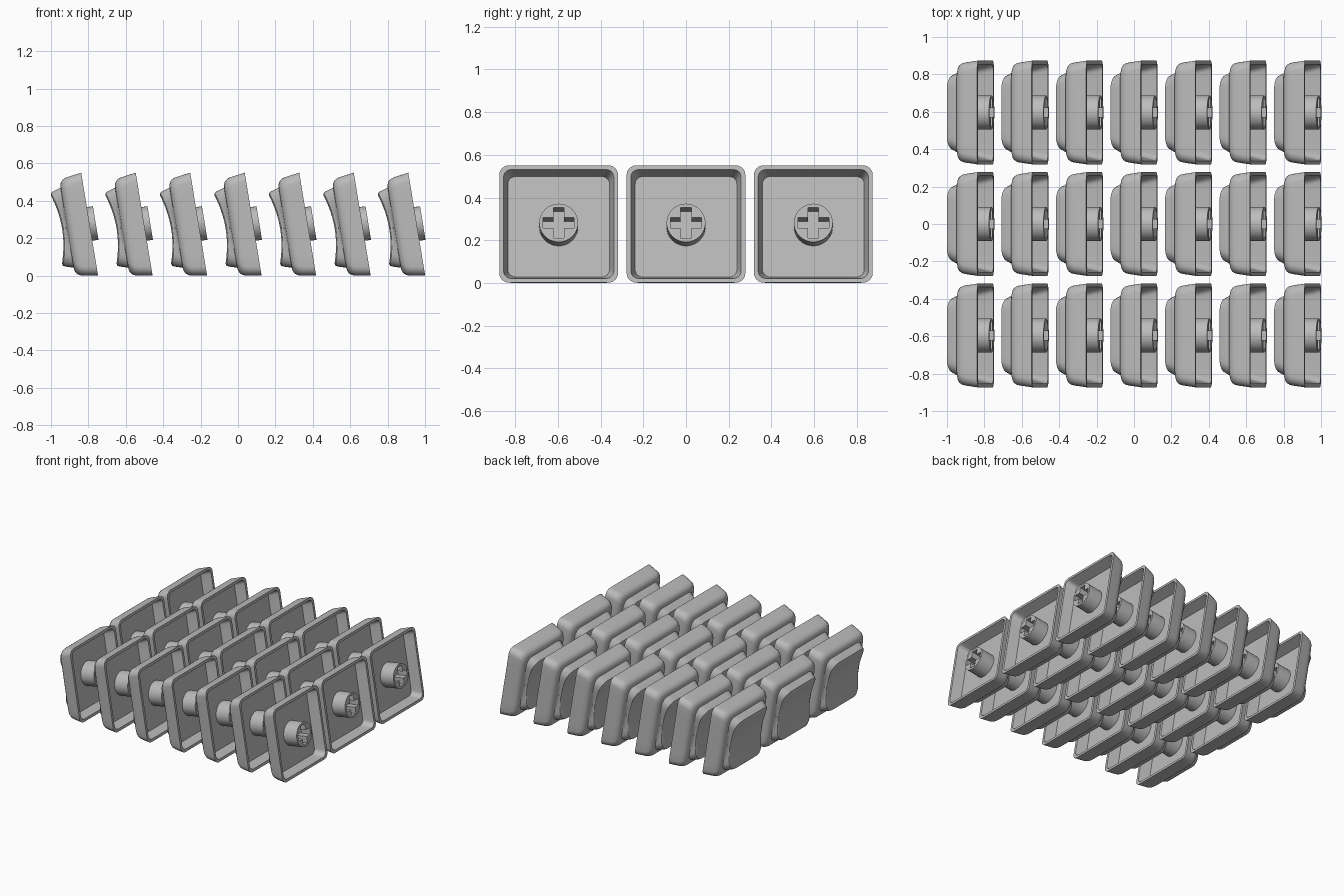
import bpy, bmesh, math
from mathutils import Matrix, Vector

if "Cube" in bpy.data.objects:
    bpy.data.objects.remove(bpy.data.objects["Cube"])

TILT = math.radians(9.3)
COLS, ROWS = 7, 3
STEP_X, STEP_Y = 0.2915, 0.596

grey = bpy.data.materials.new("grey plastic")
grey.diffuse_color = (0.5, 0.5, 0.5, 1)
grey.use_nodes = True
grey.node_tree.nodes["Principled BSDF"].inputs["Base Color"].default_value = grey.diffuse_color


def rounded_square(half, radius, side=8, arc=6):
    """Points of a rounded square, counter-clockwise."""
    pts = []
    c = half - radius
    for q in range(4):
        rot = Matrix.Rotation(q * math.pi / 2, 2)
        for i in range(1, side):
            pts.append(rot @ Vector((half, -c + 2 * c * i / side)))
        for i in range(arc + 1):
            a = math.pi / 2 * i / arc
            pts.append(rot @ Vector((c + radius * math.cos(a), c + radius * math.sin(a))))
    return pts


def dish(b):
    """Height of the scooped top, curved along one direction."""
    return 0.149 + 0.030 * (b / 0.183) ** 2


def loft(name, rings, close_start, close_end):
    """Skin a list of equal-length rings into a mesh."""
    bm = bmesh.new()
    loops = [[bm.verts.new(p) for p in ring] for ring in rings]
    n = len(loops[0])
    for lo, hi in zip(loops, loops[1:]):
        for i in range(n):
            j = (i + 1) % n
            bm.faces.new((lo[i], lo[j], hi[j], hi[i]))
    if close_start:
        bm.faces.new(loops[0][::-1])
    if close_end:
        bm.faces.new(loops[-1])
    bmesh.ops.recalc_face_normals(bm, faces=bm.faces)
    mesh = bpy.data.meshes.new(name)
    bm.to_mesh(mesh)
    bm.free()
    mesh.materials.append(grey)
    return mesh


# Key cap shell: cavity floor, rim, outer wall, rounded ledge
profile = [(0.238, 0.035, 0.08), (0.258, 0.035, 0.0), (0.278, 0.045, 0.0),
           (0.268, 0.05, 0.07), (0.264, 0.053, 0.09), (0.256, 0.057, 0.105),
           (0.245, 0.06, 0.115), (0.232, 0.06, 0.12), (0.217, 0.06, 0.122)]
rings = [[(p.x, p.y, w) for p in rounded_square(h, r)] for h, r, w in profile]
# Raised panel with rounded edge and scooped face
for half, drop in ((0.203, 0.02), (0.197, 0.007), (0.185, 0.0)):
    rings.append([(p.x, p.y, dish(p.y) - drop) for p in rounded_square(half, 0.065)])
for s in (0.85, 0.68, 0.5, 0.32, 0.15, 0.05):
    rings.append([(p.x * s, p.y * s, dish(p.y * s)) for p in rounded_square(0.185, 0.065)])
cap_mesh = loft("key_cap", rings, True, True)

# Stem: round post with a cross-shaped socket
ARM, SLOT, POST = 0.0725, 0.025, 0.091
corner = math.atan2(SLOT, ARM)
quarter = [0, corner / 2, corner, (corner + math.pi / 4) / 2, math.pi / 4]
quarter += [math.pi / 2 - a for a in quarter[3:0:-1]]
angles = [a + q * math.pi / 2 for q in range(4) for a in quarter]


def cross_radius(a):
    a %= math.pi / 2
    a = min(a, math.pi / 2 - a)
    return ARM / math.cos(a) if a <= corner + 1e-6 else SLOT / math.sin(a)


def polar(radius, w):
    return [(radius(a) * math.cos(a), radius(a) * math.sin(a), w) for a in angles]


stem_mesh = loft("stem", [polar(lambda a: POST, 0.082), polar(lambda a: POST, -0.033),
                          polar(cross_radius, -0.033), polar(cross_radius, 0.079)], False, True)

# Tilted frame: cap faces -x and slightly down
s, c = math.sin(TILT), math.cos(TILT)
frame = Matrix(((0, -s, -c, 0), (-1, 0, 0, 0), (0, c, -s, 0), (0, 0, 0, 1)))

first = True
for i in range(COLS):
    for j in range(ROWS):
        place = Matrix.Translation((0.081 + (i - 3) * STEP_X, (j - 1) * STEP_Y, 0.276)) @ frame
        for mesh in (cap_mesh, stem_mesh):
            obj = bpy.data.objects.new(mesh.name, mesh)
            obj.matrix_world = place
            bpy.context.collection.objects.link(obj)
            if first:
                # Shared meshes only need smoothing once
                mesh.shade_smooth()
                mesh.set_sharp_from_angle(angle=math.radians(35))
        first = False
